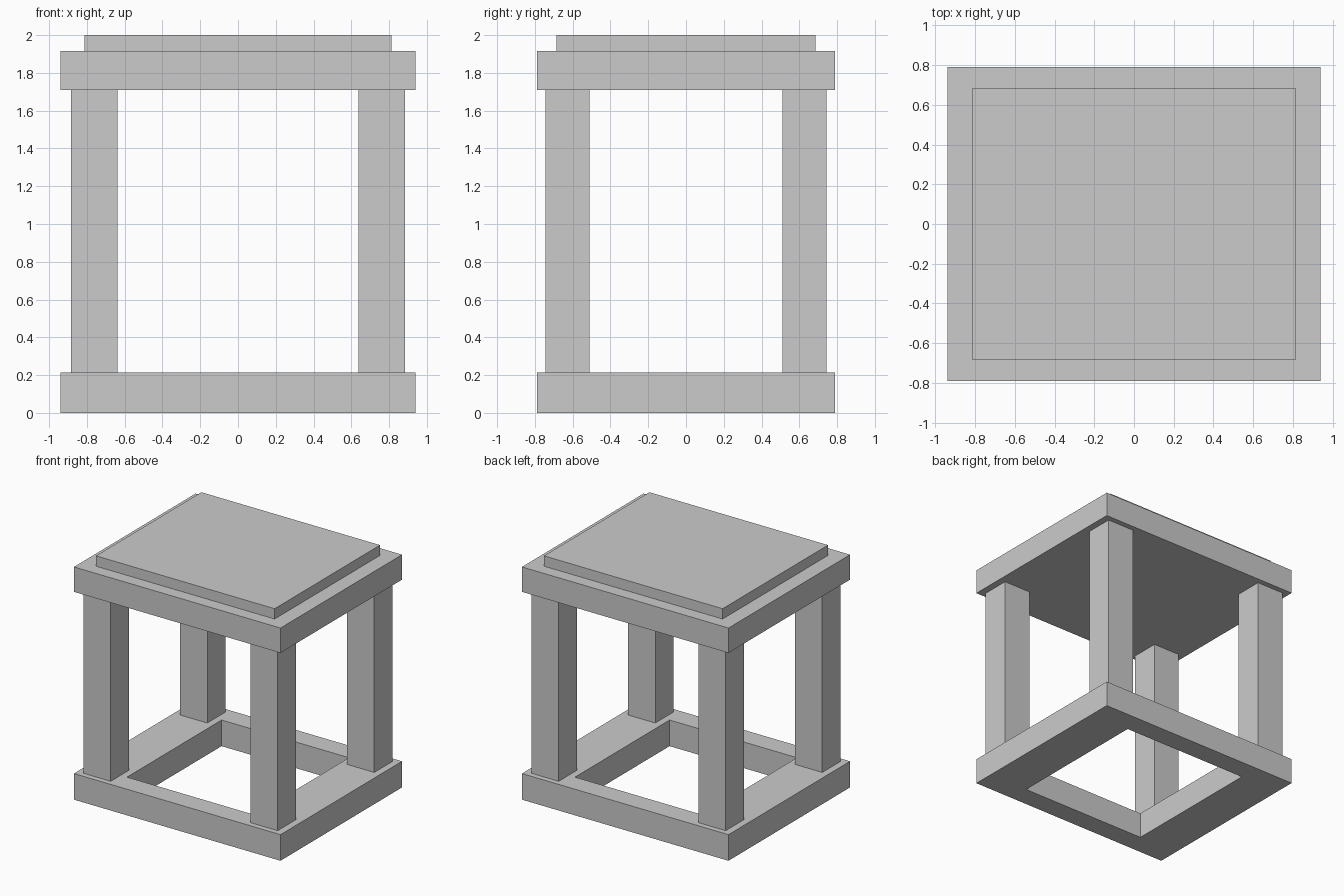
import bpy
import bmesh

if "Cube" in bpy.data.objects:
    bpy.data.objects.remove(bpy.data.objects["Cube"])


def box(name, x0, x1, y0, y1, z0, z1):
    """Axis-aligned box given by its limits."""
    bm = bmesh.new()
    bmesh.ops.create_cube(bm, size=1)
    for v in bm.verts:
        v.co = (x1 if v.co.x > 0 else x0,
                y1 if v.co.y > 0 else y0,
                z1 if v.co.z > 0 else z0)
    mesh = bpy.data.meshes.new(name)
    bm.to_mesh(mesh)
    bm.free()
    obj = bpy.data.objects.new(name, mesh)
    bpy.context.collection.objects.link(obj)
    return obj


def frame(name, outer, inner, z0, z1):
    """Rectangular ring with an open centre."""
    bm = bmesh.new()
    corners = [(-1, -1), (1, -1), (1, 1), (-1, 1)]
    rings = [[bm.verts.new((sx * hx, sy * hy, z)) for sx, sy in corners]
             for (hx, hy), z in ((outer, z0), (outer, z1), (inner, z1), (inner, z0))]
    for r in range(4):
        a, b = rings[r], rings[(r + 1) % 4]
        for i in range(4):
            j = (i + 1) % 4
            bm.faces.new((a[i], a[j], b[j], b[i]))
    bmesh.ops.recalc_face_normals(bm, faces=bm.faces)
    mesh = bpy.data.meshes.new(name)
    bm.to_mesh(mesh)
    bm.free()
    obj = bpy.data.objects.new(name, mesh)
    bpy.context.collection.objects.link(obj)
    return obj


# Open base frame
frame("base_frame", (0.94, 0.79), (0.58, 0.615), 0, 0.215)

# Four corner posts
for side, sx in (("left", -1), ("right", 1)):
    for end, sy in (("front", -1), ("back", 1)):
        xs = sorted((sx * 0.637, sx * 0.883))
        ys = sorted((sy * 0.51, sy * 0.745))
        box(f"{end}_{side}_post", *xs, *ys, 0.215, 1.71)

# Solid top slab and raised cap
box("top_slab", -0.94, 0.94, -0.79, 0.79, 1.71, 1.915)
box("top_cap", -0.813, 0.813, -0.685, 0.685, 1.915, 2.0)
